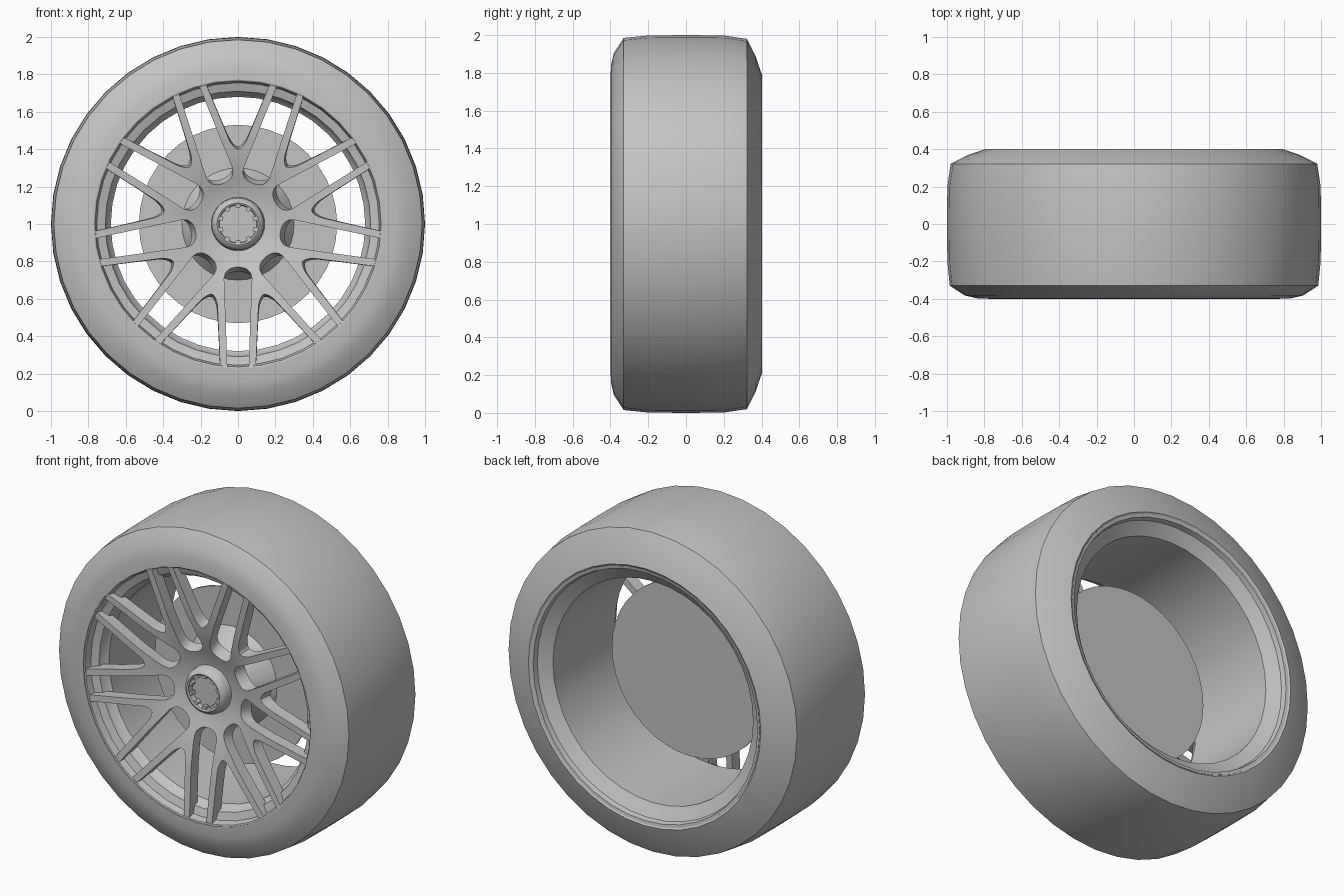
import bpy, bmesh, math

if "Cube" in bpy.data.objects:
    bpy.data.objects.remove(bpy.data.objects["Cube"])

SIDES = 40
CENTRE = 1.0

metal = bpy.data.materials.new("mid_grey")
metal.diffuse_color = (0.55, 0.55, 0.55, 1)
metal.use_nodes = True
metal.node_tree.nodes["Principled BSDF"].inputs["Base Color"].default_value = metal.diffuse_color


def point(r, a, y):
    return (r * math.sin(a), y, CENTRE + r * math.cos(a))


def finish(bm, name, thickness=0):
    """Make an object; flat sheets are thickened away from their front."""
    bmesh.ops.remove_doubles(bm, verts=bm.verts, dist=0.0004)
    if not thickness:
        bmesh.ops.recalc_face_normals(bm, faces=bm.faces)
    mesh = bpy.data.meshes.new(name)
    bm.to_mesh(mesh)
    bm.free()
    mesh.materials.append(metal)
    ob = bpy.data.objects.new(name, mesh)
    bpy.context.collection.objects.link(ob)
    bpy.ops.object.select_all(action='DESELECT')
    ob.select_set(True)
    bpy.context.view_layer.objects.active = ob
    if thickness:
        solid = ob.modifiers.new("depth", 'SOLIDIFY')
        solid.thickness = thickness
        solid.offset = -1
        bpy.ops.object.modifier_apply(modifier=solid.name)
    bpy.ops.object.shade_smooth_by_angle(angle=math.radians(32))
    return ob


def lathe(name, profile, sides=SIDES):
    """Revolve a closed (radius, y) loop around the axle."""
    bm = bmesh.new()
    rings = [[bm.verts.new(point(max(r, 1e-5), 2 * math.pi * i / sides, y))
              for i in range(sides)] for r, y in profile]
    for k, ring in enumerate(rings):
        nxt = rings[(k + 1) % len(rings)]
        if profile[k][0] == 0 and profile[(k + 1) % len(rings)][0] == 0:
            continue
        for i in range(sides):
            j = (i + 1) % sides
            bm.faces.new((ring[i], ring[j], nxt[j], nxt[i]))
    return finish(bm, name)


# Tyre with a rounded front wall and a chamfered back wall
lathe("tyre", [(0.772, -0.40), (0.84, -0.397), (0.905, -0.382), (0.985, -0.33),
               (0.998, -0.2), (1.0, 0), (0.998, 0.2), (0.98, 0.322),
               (0.885, 0.37), (0.79, 0.402), (0.772, 0.39)])

# Rim barrel, flared at both ends
lathe("rim", [(0.775, -0.397), (0.765, -0.392), (0.755, -0.35), (0.71, -0.335),
              (0.70, -0.30), (0.68, -0.28), (0.68, 0.32), (0.755, 0.365),
              (0.762, 0.395), (0.78, 0.398)])

# Brake disc and the sloped bell behind the hub
lathe("brake_disc", [(0, -0.05), (0.53, -0.05), (0.53, -0.037), (0, -0.037)])
lathe("disc_bell", [(0, -0.19), (0.19, -0.19), (0.30, -0.05), (0, -0.05)])

# Centre cap with a recessed middle
lathe("centre_cap", [(0, -0.30), (0.10, -0.30), (0.103, -0.333), (0.112, -0.338),
                     (0.128, -0.328), (0.14, -0.305), (0.145, -0.24), (0, -0.24)])

# Teeth around the inside of the cap
bm = bmesh.new()
for k in range(10):
    a, h = 2 * math.pi * k / 10, 0.13
    front, back = [[bm.verts.new(point(r, a + s * h, y))
                    for r, s in ((0.086, -1), (0.086, 1), (0.106, 1), (0.106, -1))]
                   for y in (-0.330, -0.295)]
    bm.faces.new(front)
    bm.faces.new(back[::-1])
    for i in range(4):
        j = (i + 1) % 4
        bm.faces.new((front[i], back[i], back[j], front[j]))
finish(bm, "cap_teeth")

# Spoke face: nine forked spokes on a dished hub
HALF = math.pi / 9
DISH = [(0.11, -0.262), (0.18, -0.275), (0.25, -0.30), (0.35, -0.333),
        (0.48, -0.36), (0.77, -0.39)]
ROWS = [0.11, 0.15, 0.19, 0.23, 0.233, 0.24, 0.25, 0.27, 0.30, 0.35, 0.40,
        0.403, 0.41, 0.42, 0.44, 0.47, 0.55, 0.65, 0.768]


def dish(r):
    for (r0, y0), (r1, y1) in zip(DISH, DISH[1:]):
        if r <= r1:
            return y0 + (y1 - y0) * (r - r0) / (r1 - r0)
    return DISH[-1][1]


def rounded(r, start, length):
    """0 before start, rising as a quarter ellipse to 1."""
    t = min(max((r - start) / length, 0), 1)
    return math.sqrt(1 - (1 - t) ** 2)


def slot_angle(r):
    width = 0.074 - 0.017 * max(r - 0.30, 0) / 0.465
    return math.asin(width * rounded(r, 0.23, 0.07) / r)


def gap_angle(r):
    if r <= 0.40:
        return HALF
    edge = math.asin((0.112 - 0.045 * (r - 0.40)) / r)
    return HALF - (HALF - edge) * rounded(r, 0.40, 0.05)


bm = bmesh.new()
COLS = 4
for k in range(9):
    base = math.pi + 2 * HALF * k
    for side in (-1, 1):
        grid = []
        for r in ROWS:
            a0, a1 = slot_angle(r), gap_angle(r)
            row = [side * (a0 + (a1 - a0) * c / COLS) for c in range(COLS + 1)]
            grid.append([bm.verts.new(point(r, base + a, dish(r)))
                         for a in sorted(row)])
        for lo, hi in zip(grid, grid[1:]):
            for c in range(COLS):
                bm.faces.new((lo[c], lo[c + 1], hi[c + 1], hi[c]))
finish(bm, "spokes", thickness=0.075)
